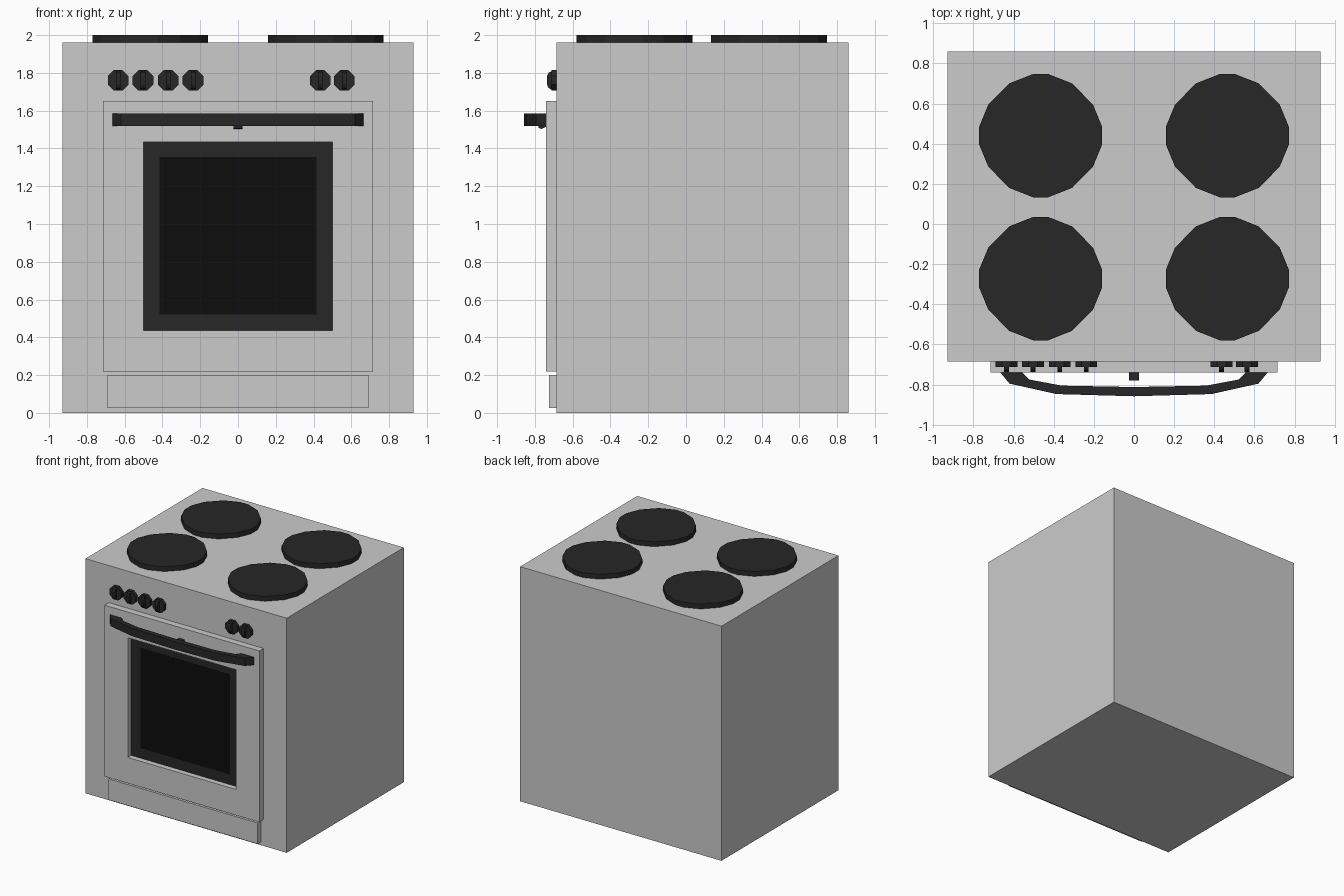
import bpy, math

if "Cube" in bpy.data.objects:
    bpy.data.objects.remove(bpy.data.objects["Cube"])


def material(name, v):
    m = bpy.data.materials.new(name)
    m.diffuse_color = (v, v, v, 1)
    m.use_nodes = True
    m.node_tree.nodes["Principled BSDF"].inputs["Base Color"].default_value = m.diffuse_color
    return m


BLACK = material("black_enamel", 0.02)
GLASS = material("dark_glass", 0.004)


def mesh_object(name, verts, faces, mat=None):
    me = bpy.data.meshes.new(name)
    me.from_pydata(verts, [], faces)
    ob = bpy.data.objects.new(name, me)
    bpy.context.collection.objects.link(ob)
    if mat:
        me.materials.append(mat)
    return ob


def prism(name, outline, place, lo, hi, mat=None):
    """Extrude a 2D outline from lo to hi; place(u, v, w) maps to x, y, z."""
    n = len(outline)
    area = sum(outline[i - 1][0] * outline[i][1] - outline[i][0] * outline[i - 1][1]
               for i in range(n))
    if area < 0:
        outline = outline[::-1]
    verts = [place(u, v, w) for w in (lo, hi) for u, v in outline]
    faces = [list(range(n))[::-1], list(range(n, 2 * n))]
    faces += [[i, (i + 1) % n, n + (i + 1) % n, n + i] for i in range(n)]
    ob = mesh_object(name, verts, faces, mat)
    # flip when the placement mirrors the outline
    a, b, c, o = place(1, 0, 0), place(0, 1, 0), place(0, 0, 1), place(0, 0, 0)
    p, q, r = [[k - j for k, j in zip(s, o)] for s in (a, b, c)]
    det = (p[0] * (q[1] * r[2] - q[2] * r[1]) - p[1] * (q[0] * r[2] - q[2] * r[0])
           + p[2] * (q[0] * r[1] - q[1] * r[0]))
    if det < 0:
        ob.data.flip_normals()
    return ob


def box(name, x0, x1, y0, y1, z0, z1, mat=None):
    return prism(name, [(x0, y0), (x1, y0), (x1, y1), (x0, y1)],
                 lambda u, v, w: (u, v, w), z0, z1, mat)


FRONT = -0.685

# Main cabinet and bottom drawer
box("cabinet", -0.93, 0.93, FRONT, 0.86, 0, 1.96)
box("drawer_front", -0.69, 0.69, -0.725, FRONT, 0.025, 0.2)


# Oven door: a rectangular ring around the window opening
def rect(hw, z0, z1, y):
    return [(-hw, y, z0), (hw, y, z0), (hw, y, z1), (-hw, y, z1)]


door_verts = (rect(0.715, 0.22, 1.65, -0.74) + rect(0.5, 0.435, 1.435, -0.74)
              + rect(0.5, 0.435, 1.435, FRONT) + rect(0.715, 0.22, 1.65, FRONT))
door_faces = []
for ring in range(4):
    a, b = ring * 4, (ring + 1) % 4 * 4
    for i in range(4):
        j = (i + 1) % 4
        door_faces.append((a + i, a + j, b + j, b + i))
mesh_object("oven_door", door_verts, door_faces)

# Window frame and glass, sunk into the door
box("window_frame", -0.5, 0.5, -0.695, FRONT, 0.435, 1.435, BLACK)
box("window_glass", -0.415, 0.415, -0.697, FRONT, 0.52, 1.355, GLASS)

# Bowed door handle and the small latch behind it
outer = [(-0.665, -0.74), (-0.62, -0.795), (-0.385, -0.847), (0, -0.858)]
inner = [(-0.555, -0.74), (-0.52, -0.775), (-0.36, -0.805), (0, -0.812)]


def mirrored(half):
    return half + [(-x, y) for x, y in half[-2::-1]]


prism("door_handle", mirrored(outer) + mirrored(inner)[::-1],
      lambda u, v, w: (u, v, w), 1.52, 1.585, BLACK)
prism("door_latch", [(-0.74, 1.515), (-0.765, 1.503), (-0.78, 1.508), (-0.78, 1.56), (-0.74, 1.56)],
      lambda u, v, w: (w, u, v), -0.025, 0.025, BLACK)

# Burners: sixteen-sided plates with four short flats
quarter = [(0.306, 0.045), (0.261, 0.154), (0.157, 0.26), (0.038, 0.307)]
plate = []
for sx, sy in ((1, 1), (-1, 1), (-1, -1), (1, -1)):
    pts = quarter if sx * sy > 0 else quarter[::-1]
    plate += [(sx * x, sy * y) for x, y in pts]
for row, cy in (("front", -0.272), ("back", 0.44)):
    for side, cx in (("left", -0.465), ("right", 0.465)):
        prism(f"burner_{row}_{side}", plate,
              lambda u, v, w: (u + cx, v + cy, w), 1.96, 2.0, BLACK)

# Control knobs: octagonal base with a thin raised grip
octagon = [(0.059 * math.cos(math.pi * (k + 0.5) / 4),
            0.059 * math.sin(math.pi * (k + 0.5) / 4)) for k in range(8)]
grip = [(-0.71, -0.05), (-0.728, -0.04), (-0.737, -0.02),
        (-0.737, 0.02), (-0.728, 0.04), (-0.71, 0.05)]
for i, cx in enumerate((-0.635, -0.503, -0.37, -0.238, 0.435, 0.562), 1):
    prism(f"knob_base_{i}", octagon,
          lambda u, v, w: (u + cx, w, v + 1.76), -0.712, FRONT, BLACK)
    prism(f"knob_grip_{i}", grip,
          lambda u, v, w: (w + cx, u, v + 1.76), -0.012, 0.012, BLACK)
